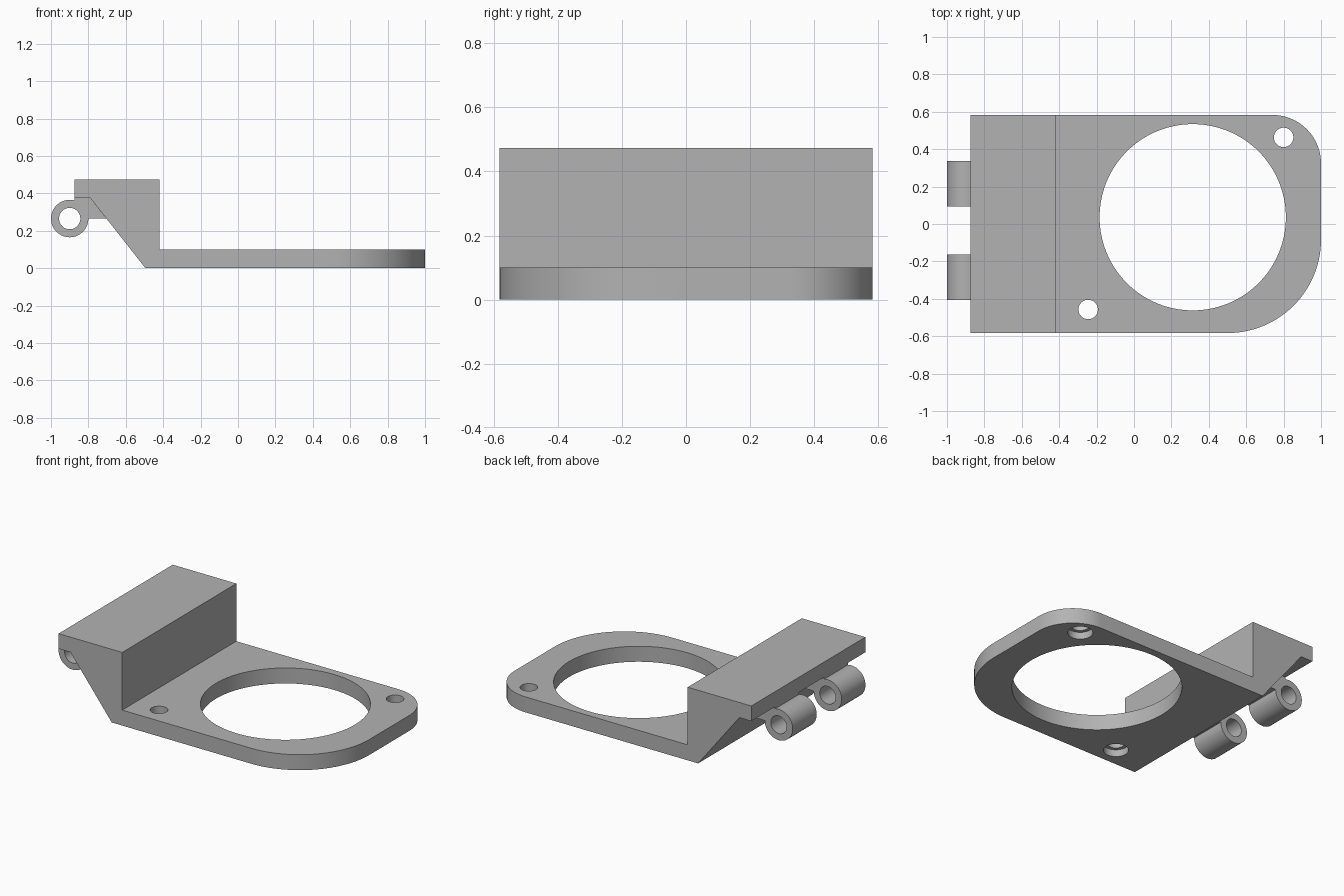
import bpy
import bmesh
from math import cos, sin, pi, acos, radians
from mathutils import Vector

cube = bpy.data.objects.get("Cube")
if cube:
    bpy.data.objects.remove(cube, do_unlink=True)

grey = bpy.data.materials.new("plain grey")
grey.use_nodes = True
colour = (0.45, 0.45, 0.45, 1)
grey.diffuse_color = colour
grey.node_tree.nodes["Principled BSDF"].inputs["Base Color"].default_value = colour


def arc(cx, cy, r, start, end, n):
    return [(cx + r * cos(start + (end - start) * i / n),
             cy + r * sin(start + (end - start) * i / n)) for i in range(n + 1)]


def circle(cx, cy, r, n=64):
    return arc(cx, cy, r, 0, 2 * pi, n)[:-1]


def prism(name, outline, low, high, axis):
    """Extrude an outline: XY outline along z, or XZ outline along y."""
    place = (lambda a, b: (a, b, low)) if axis == "z" else (lambda a, b: (a, low, b))
    bm = bmesh.new()
    face = bm.faces.new([bm.verts.new(place(a, b)) for a, b in outline])
    grown = bmesh.ops.extrude_face_region(bm, geom=[face])["geom"]
    shift = Vector((0, 0, high - low)) if axis == "z" else Vector((0, high - low, 0))
    bmesh.ops.translate(bm, vec=shift, verts=[v for v in grown if isinstance(v, bmesh.types.BMVert)])
    bmesh.ops.recalc_face_normals(bm, faces=bm.faces)
    mesh = bpy.data.meshes.new(name)
    bm.to_mesh(mesh)
    bm.free()
    mesh.materials.append(grey)
    obj = bpy.data.objects.new(name, mesh)
    bpy.context.collection.objects.link(obj)
    return obj


def activate(obj):
    bpy.ops.object.select_all(action="DESELECT")
    obj.select_set(True)
    bpy.context.view_layer.objects.active = obj


def cut(obj, tool, operation="DIFFERENCE"):
    activate(obj)
    mod = obj.modifiers.new("cut", "BOOLEAN")
    mod.operation, mod.solver, mod.object = operation, "EXACT", tool
    bpy.ops.object.modifier_apply(modifier=mod.name)
    bpy.data.objects.remove(tool, do_unlink=True)


def finish(obj):
    activate(obj)
    bpy.ops.object.shade_smooth_by_angle(angle=radians(30))


W = 0.583        # half width
T = 0.1          # plate thickness

# Stepped bracket: side profile trimmed by the rounded plan outline
side = [(-0.875, 0.473), (-0.42, 0.473), (-0.42, T), (1, T),
        (1, 0), (-0.495, 0), (-0.79, 0.375), (-0.875, 0.375)]
bracket = prism("bracket", side, -W, W, "y")
R_FRONT, R_BACK = 0.5, 0.26
plan = ([(-1.2, W + 0.1), (-1.2, -W - 0.1), (0, -W - 0.1), (0, -W)]
        + arc(1 - R_FRONT, -W + R_FRONT, R_FRONT, -pi / 2, 0, 32)
        + arc(1 - R_BACK, W - R_BACK, R_BACK, 0, pi / 2, 24)
        + [(0, W), (0, W + 0.1)])
cut(bracket, prism("plan_trim", plan, -0.2, 0.8, "z"), "INTERSECT")

# Large opening and two counterbored screw holes
cut(bracket, prism("opening_cutter", circle(0.314, 0.036, 0.498, 128), -0.1, 0.2, "z"))
for x, y in [(0.8, 0.463), (-0.245, -0.457)]:
    cut(bracket, prism("screw_cutter", circle(x, y, 0.052, 40), -0.1, 0.2, "z"))
    cut(bracket, prism("counterbore_cutter", circle(x, y, 0.074, 40), -0.1, 0.045, "z"))
finish(bracket)

# Hinge knuckles with webs that run into the sloped underside
HX, HZ, HR = -0.9, 0.265, 0.1
knuckle = (arc(HX, HZ, HR, 0, acos(0.25) - 2 * pi, 56)
           + [(-0.875, 0.375), (-0.79, 0.375), (-0.704, HZ)])
for name, low, high in [("back_hinge_knuckle", 0.093, 0.338),
                        ("front_hinge_knuckle", -0.405, -0.162)]:
    hinge = prism(name, knuckle, low, high, "y")
    cut(hinge, prism("pin_cutter", circle(HX, HZ, 0.057, 48), low - 0.1, high + 0.1, "y"))
    finish(hinge)
